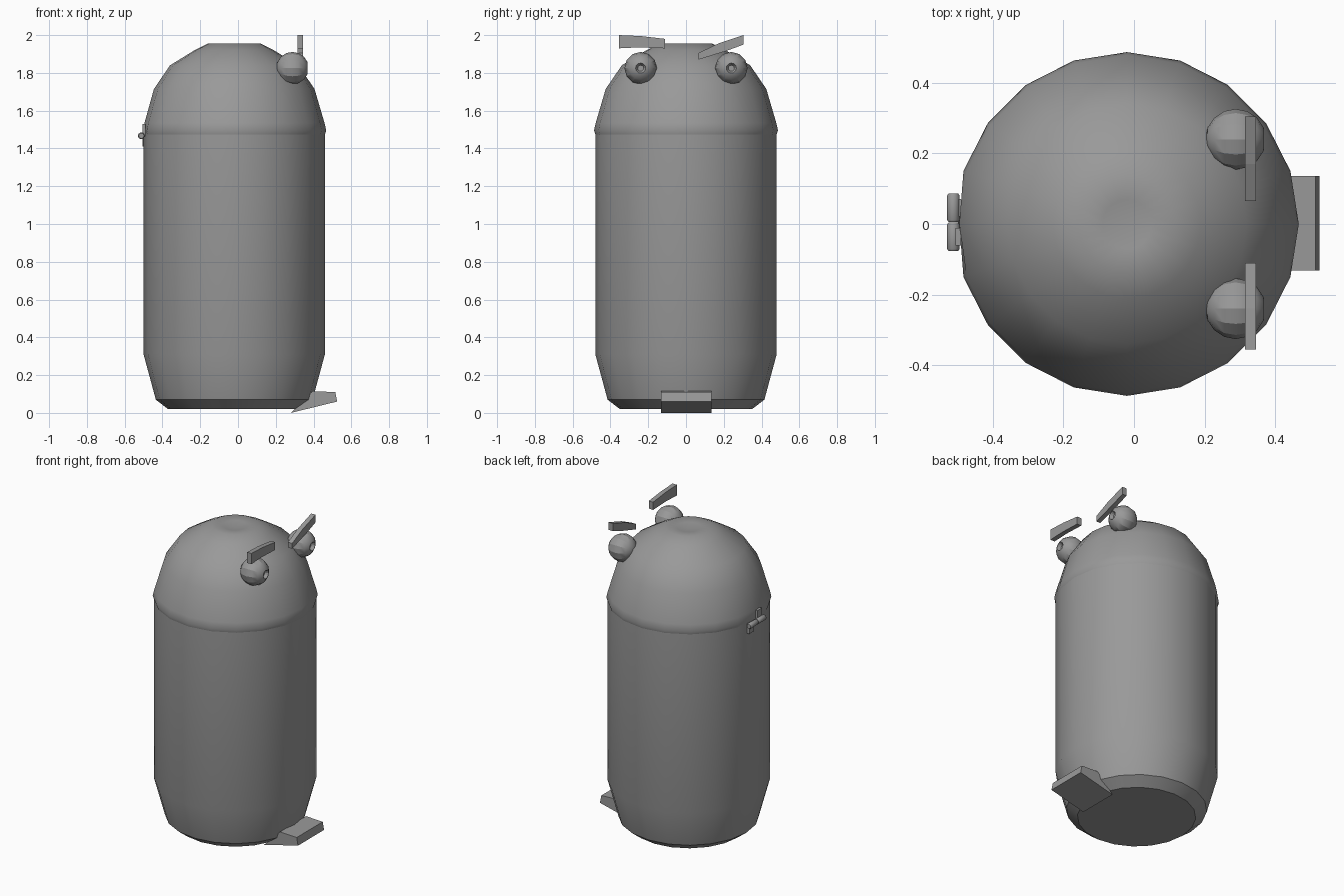
import bpy, bmesh, math

if "Cube" in bpy.data.objects:
    bpy.data.objects.remove(bpy.data.objects["Cube"])

grey = bpy.data.materials.new("plain grey")
grey.diffuse_color = (0.32, 0.32, 0.32, 1)
grey.use_nodes = True
grey.node_tree.nodes["Principled BSDF"].inputs["Base Color"].default_value = grey.diffuse_color


def finish(bm, name, angle=None):
    bmesh.ops.remove_doubles(bm, verts=bm.verts, dist=1e-5)
    bmesh.ops.recalc_face_normals(bm, faces=bm.faces)
    me = bpy.data.meshes.new(name)
    bm.to_mesh(me)
    bm.free()
    ob = bpy.data.objects.new(name, me)
    bpy.context.collection.objects.link(ob)
    me.materials.append(grey)
    if angle:
        bpy.ops.object.select_all(action='DESELECT')
        ob.select_set(True)
        bpy.context.view_layer.objects.active = ob
        bpy.ops.object.shade_smooth_by_angle(angle=math.radians(angle))
    return ob


def lathe(profile, n, place):
    """Spin (radius, height) pairs; place(a, b, h) maps to world."""
    bm = bmesh.new()
    rings = [[bm.verts.new(place(r * math.cos(2 * math.pi * i / n),
                                 r * math.sin(2 * math.pi * i / n), h))
              for i in range(n)] if r > 0 else [bm.verts.new(place(0, 0, h))] * n
             for r, h in profile]
    for a, b in zip(rings, rings[1:]):
        for i in range(n):
            j = (i + 1) % n
            bm.faces.new(list(dict.fromkeys((a[i], a[j], b[j], b[i]))))
    return bm


def extrude(points, lo, hi, place):
    """Prism of a 2D outline; place(u, v, w) maps to world."""
    bm = bmesh.new()
    ends = [[bm.verts.new(place(u, v, w)) for u, v in points] for w in (lo, hi)]
    for e in ends:
        bm.faces.new(e)
    n = len(points)
    for i in range(n):
        j = (i + 1) % n
        bm.faces.new((ends[0][i], ends[0][j], ends[1][j], ends[1][i]))
    return bm


CX = -0.02
upright = lambda a, b, h: (CX + a, b, h)

# Bin body
finish(lathe([(0, .02), (.35, .02), (.415, .07), (.48, .31), (.48, 1.48)],
             20, upright), "bin_body", 35)

# Domed lid with a shallow dimple, flattened slightly at the hinge
lid = lathe([(.47, 1.48), (.477, 1.465), (.487, 1.495), (.478, 1.535), (.425, 1.715),
             (.34, 1.84), (.21, 1.92), (.14, 1.955), (.07, 1.95), (0, 1.94)],
            20, upright)
for v in lid.verts:
    v.co.x = max(v.co.x, -0.495)
finish(lid, "lid", 35)

# Eyes: low-poly balls facing +x with a recessed pupil
R = 0.086
for side, y in (("right", -.24), ("left", .24)):
    prof = [(R * math.sin(math.pi * k / 8), -R * math.cos(math.pi * k / 8))
            for k in range(8)]
    prof += [(.027, .081), (.016, .06), (0, .06)]
    finish(lathe(prof, 12, lambda a, b, h: (.288 + h, y + a, 1.825 + b)),
           side + "_eye", 25)

# Eyebrows
brows = {
    "right_eyebrow": [(-.355, 1.93), (-.25, 1.935), (-.11, 1.93),
                      (-.11, 1.98), (-.24, 1.995), (-.355, 2.0)],
    "left_eyebrow": [(.065, 1.87), (.21, 1.915), (.305, 1.95),
                     (.305, 2.0), (.17, 1.955), (.065, 1.905)]}
for name, pts in brows.items():
    finish(extrude(pts, .314, .345, lambda u, v, w: (w, u, v)), name)

# Foot pedal
finish(extrude([(.28, 0), (.525, .06), (.515, .11), (.395, .115)], -.132, .136,
               lambda u, v, w: (u, w, v)), "foot_pedal")

# Hinge barrels and leaves
for side, y0, z0, z1 in (("left", .006, 1.41, 1.475), ("right", -.076, 1.465, 1.53)):
    finish(lathe([(0, 0), (.014, 0), (.018, .006), (.018, .074), (.014, .08), (0, .08)],
                 10, lambda a, b, h: (-.512 + a, y0 + h, 1.467 + b)),
           side + "_hinge_barrel", 35)
    finish(extrude([(y0 + .015, z0), (y0 + .065, z0), (y0 + .065, z1), (y0 + .015, z1)],
                   -.506, -.49, lambda u, v, w: (w, u, v)), side + "_hinge_leaf")
